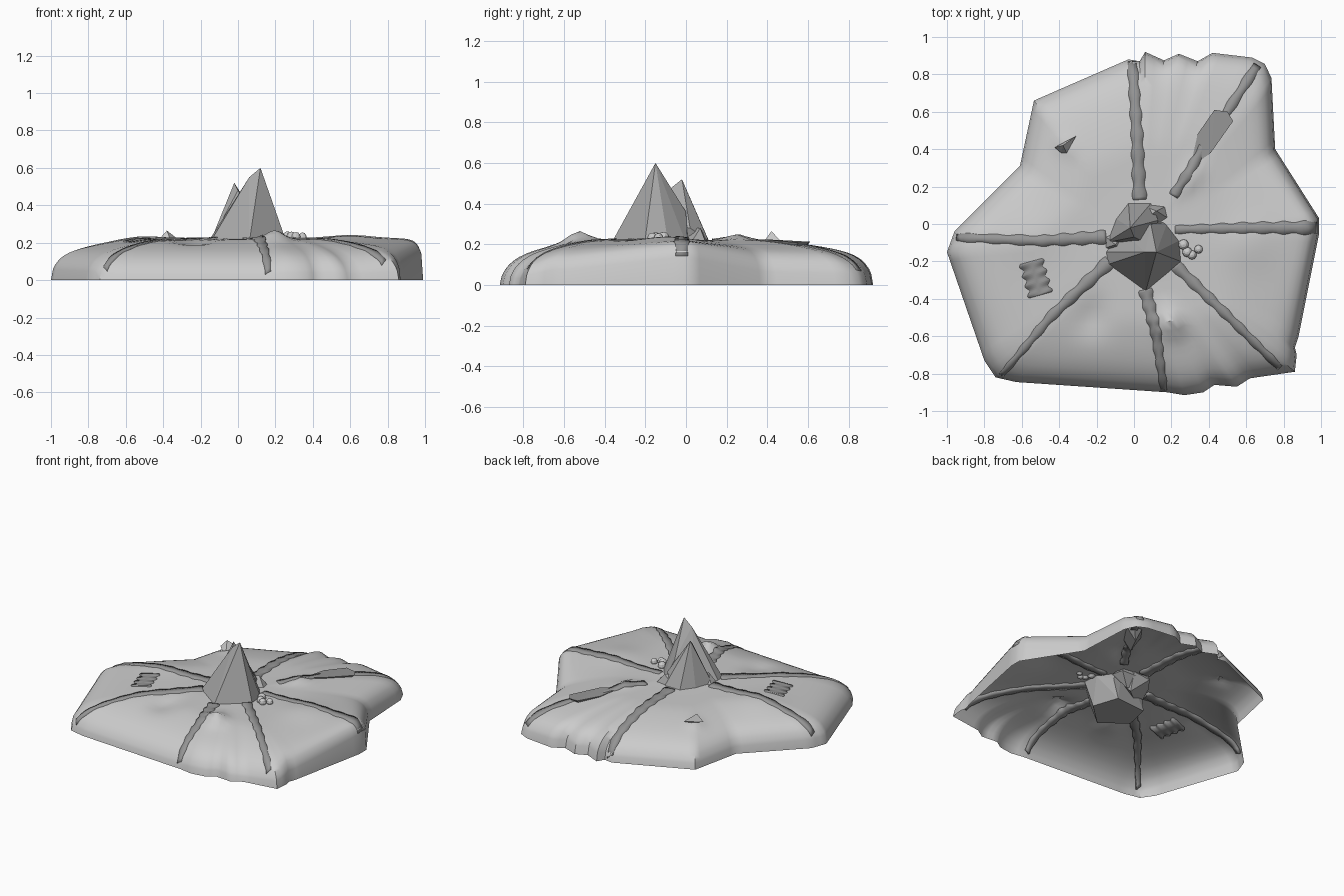
import bpy, bmesh, math
from mathutils import Vector
from mathutils.bvhtree import BVHTree

if "Cube" in bpy.data.objects:
    bpy.data.objects.remove(bpy.data.objects["Cube"])

CX, CY = 0.05, -0.1
# island outline: x, y, wall steepness (0 = rounded slope, 1 = cliff)
OUTLINE = [(-1, -.15, .3), (-.96, -.04, .3), (-.61, .31, .2), (-.535, .66, .1),
           (-.03, .88, .1), (.03, .87, .2), (.06, .92, .3), (.16, .875, .3),
           (.24, .91, .3), (.34, .87, .3), (.42, .915, .3), (.63, .89, .2),
           (.70, .855, .2), (.735, .78, .3), (.755, .4, .4), (.99, .03, 1),
           (.99, -.05, 1), (.88, -.6, .5), (.86, -.66, .5), (.87, -.7, .4),
           (.86, -.79, .2), (.62, -.825, 0), (.55, -.87, .1), (.43, -.86, .1),
           (.37, -.9, .1), (.27, -.915, .1), (.18, -.9, 0), (-.63, -.845, 0),
           (-.74, -.82, .1), (-.8, -.73, .2)]
# local bumps: x, y, height, radius
BUMPS = [(.2, -.53, .05, .07), (-.23, -.5, -.03, .1), (-.37, .42, .02, .05),
         (-.55, -.05, .015, .15), (.3, .24, .03, .06), (.6, -.1, .02, .15),
         (.05, -.12, .01, .25)]


def make(name, verts, faces, smooth=None, mat=None):
    me = bpy.data.meshes.new(name)
    me.from_pydata(verts, [], faces)
    ob = bpy.data.objects.new(name, me)
    bpy.context.collection.objects.link(ob)
    if mat:
        me.materials.append(mat)
    if smooth:
        bpy.ops.object.select_all(action='DESELECT')
        ob.select_set(True)
        bpy.context.view_layer.objects.active = ob
        bpy.ops.object.shade_smooth_by_angle(angle=math.radians(smooth))
    return ob


def grey(name, v):
    mat = bpy.data.materials.new(name)
    mat.diffuse_color = (v, v, v, 1)
    mat.use_nodes = True
    mat.node_tree.nodes["Principled BSDF"].inputs["Base Color"].default_value = mat.diffuse_color
    return mat


dark, stone = grey("dark_grey", .3), grey("stone_grey", .4)

# island shell: open underneath, with a hole under the rocks
rim = []
for a, b in zip(OUTLINE, OUTLINE[1:] + OUTLINE[:1]):
    a, b = Vector(a), Vector(b)
    n = max(1, round((b - a).xy.length / .045))
    rim += [a.lerp(b, i / n) for i in range(n)]
rim.reverse()
rings = [.12, .18, .25, .32, .39, .46, .52, .58, .64, .7, .75, .8, .84, .88,
         .91, .94, .96, .98, .99, 1]
verts, faces = [], []
N = len(rim)
for t in rings:
    for x, y, s in rim:
        px, py = CX + (x - CX) * t, CY + (y - CY) * t
        # gentle fall towards the edge, then a rounded drop to the floor
        fall = max(0, (t - .5) / .5) ** 1.4 * .5 * (1 - s)
        k = (1 - fall) * max(0, 1 - t ** (14 + 16 * s)) ** (.6 - .25 * s)
        h = .218 + sum(g * math.exp(-((px - bx) ** 2 + (py - by) ** 2) / r ** 2)
                       for bx, by, g, r in BUMPS)
        verts.append((px, py, h * k))
for j in range(len(rings) - 1):
    for i in range(N):
        i2 = (i + 1) % N
        faces.append((j * N + i, (j + 1) * N + i, (j + 1) * N + i2, j * N + i2))
land = make("island_shell", verts, faces, 40)
bm = bmesh.new()
bm.from_mesh(land.data)
bmesh.ops.recalc_face_normals(bm, faces=bm.faces)
if sum(f.normal.z for f in bm.faces) < 0:
    bmesh.ops.reverse_faces(bm, faces=bm.faces)
bm.to_mesh(land.data)
tree = BVHTree.FromBMesh(bm)
bm.free()


def ground(x, y):
    hit = tree.ray_cast(Vector((x, y, 2)), Vector((0, 0, -1)))[0]
    return hit.z if hit else None


# darker strips radiating from the rocks, set into the ground
def strip(name, path, w0, w1):
    pts = []
    for a, b in zip(path, path[1:]):
        a, b = Vector(a), Vector(b)
        pts += [a.lerp(b, i / 24) for i in range(24)]
    pts.append(Vector(path[-1]))
    v, f = [], []
    for i, p in enumerate(pts):
        d = (pts[min(i + 1, len(pts) - 1)] - pts[max(i - 1, 0)]).normalized()
        side = Vector((-d.y, d.x))
        w = w0 + (w1 - w0) * i / len(pts)
        w *= 1 + .15 * math.sin(i * .9)
        row = [p + side * w * k for k in (.5, 0, -.5)]
        zs = [ground(*q) for q in row]
        if None in zs:
            continue
        v += [(q.x, q.y, z + .006) for q, z in zip(row, zs)]
    for i in range(len(v) // 3 - 1):
        for k in (0, 1):
            f.append((3 * i + k, 3 * i + 3 + k, 3 * i + k + 4, 3 * i + k + 1))
    ob = make(name, v, f, 40, dark)
    mod = ob.modifiers.new("thickness", 'SOLIDIFY')
    mod.thickness, mod.offset = .02, -1
    if sum(p.normal.z for p in ob.data.polygons) < 0:
        ob.data.flip_normals()


strip("path_back", [(.03, .13), (.015, .5), (-.01, .87)], .07, .05)
strip("path_back_right", [(.21, .15), (.38, .42), (.66, .85)], .05, .05)
strip("path_right", [(.22, -.03), (.6, -.02), (.98, -.02)], .04, .07)
strip("path_front_right", [(.22, -.22), (.5, -.49), (.78, -.77)], .06, .035)
strip("path_front", [(.06, -.35), (.12, -.6), (.16, -.89)], .07, .035)
strip("path_front_left", [(-.13, -.2), (-.45, -.5), (-.71, -.81)], .07, .03)
strip("path_left", [(-.15, -.07), (-.5, -.09), (-.97, -.07)], .07, .04)
strip("patch_left", [(-.55, -.2), (-.5, -.38)], .12, .12)


# faceted rocks
def rock(name, pts, mat=stone):
    bm = bmesh.new()
    for p in pts:
        bm.verts.new(p)
    res = bmesh.ops.convex_hull(bm, input=bm.verts)
    junk = {e for e in res["geom_interior"] if isinstance(e, bmesh.types.BMVert)}
    bmesh.ops.delete(bm, geom=list(junk), context='VERTS')
    me = bpy.data.meshes.new(name)
    bm.to_mesh(me)
    bm.free()
    me.materials.append(mat)
    bpy.context.collection.objects.link(bpy.data.objects.new(name, me))


rock("main_rock", [(.12, -.15, .6), (.06, -.15, .55), (.06, -.37, .2), (-.15, -.15, .22),
                   (-.15, -.22, .2), (.25, -.2, .23), (.24, -.09, .22), (.09, 0, .36),
                   (.18, .01, .18), (-.08, -.02, .18), (.05, -.31, .04), (-.12, -.18, .04),
                   (.21, -.16, .04), (.15, .02, .04), (-.08, 0, .04)])
rock("rear_rock", [(-.02, -.02, .52), (.0, -.07, .48), (-.15, -.1, .2), (-.1, .03, .2),
                   (-.03, .12, .2), (.09, .11, .22), (.13, .02, .28), (.1, -.12, .3),
                   (-.1, -.08, .1), (.08, .06, .1)])
rock("side_rock", [(-.1, -.11, .285), (-.16, -.13, .21), (-.16, -.06, .21),
                   (-.03, -.03, .23), (-.04, -.18, .22), (-.09, -.1, .12)])
rock("back_rock", [(.12, .07, .28), (.04, .1, .24), (-.04, .11, .2), (.18, .1, .2),
                   (.2, .02, .2), (.02, 0, .28), (.1, .05, .12)])
# half-buried slab along the back right path
rock("buried_slab", [(.3, .3, .225), (.34, .48, .22), (.43, .61, .213), (.5, .6, .208),
                     (.53, .55, .208), (.41, .38, .225), (.38, .42, .13), (.44, .54, .13)], dark)
# small spike with a jagged foot
rock("ground_spike", [(-.38, .42, .265), (-.425, .41, .215), (-.36, .38, .21),
                      (-.31, .47, .21), (-.35, .44, .2), (-.39, .38, .2)],
     grey("light_grey", .8))

# boulders beside the rocks
for i, (x, y, r) in enumerate([(.265, -.11, .028), (.285, -.15, .027),
                               (.31, -.165, .025), (.345, -.135, .023)]):
    bpy.ops.mesh.primitive_uv_sphere_add(segments=10, ring_count=6, radius=r,
                                         location=(x, y, (ground(x, y) or .2) + .01))
    bpy.context.object.name = f"boulder_{i + 1}"
